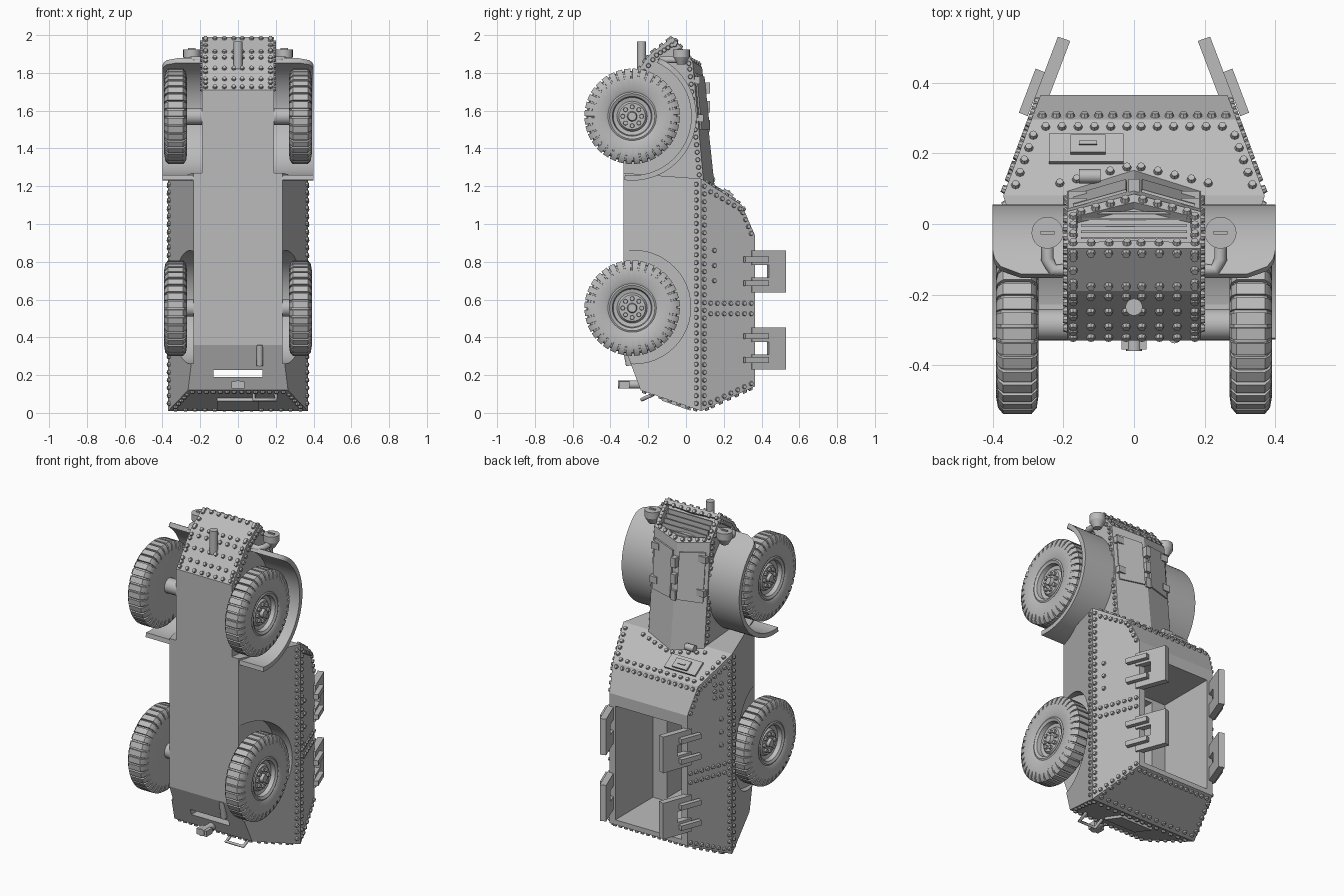
import bpy, bmesh
from math import sin, cos, pi, radians, sqrt
from mathutils import Vector

cube = bpy.data.objects.get("Cube")
if cube:
    bpy.data.objects.remove(cube, do_unlink=True)

grey = bpy.data.materials.new("armour grey")
grey.use_nodes = True
grey.diffuse_color = (0.5, 0.5, 0.5, 1)
grey.node_tree.nodes["Principled BSDF"].inputs["Base Color"].default_value = (0.5, 0.5, 0.5, 1)


def make(name, bm, smooth=False):
    bmesh.ops.recalc_face_normals(bm, faces=bm.faces)
    me = bpy.data.meshes.new(name)
    bm.to_mesh(me)
    bm.free()
    me.materials.append(grey)
    ob = bpy.data.objects.new(name, me)
    bpy.context.collection.objects.link(ob)
    if smooth:
        bpy.ops.object.select_all(action='DESELECT')
        ob.select_set(True)
        bpy.context.view_layer.objects.active = ob
        bpy.ops.object.shade_smooth_by_angle(angle=radians(35))
    return ob


def box(name, lo, hi):
    bm = bmesh.new()
    bmesh.ops.create_cube(bm, size=1)
    for v in bm.verts:
        v.co = [(a + b) / 2 + c * (b - a) for a, b, c in zip(lo, hi, v.co)]
    return make(name, bm)


def add_cyl(bm, p0, p1, r0, r1, seg):
    p0, p1 = Vector(p0), Vector(p1)
    d = p1 - p0
    m = d.to_track_quat('Z', 'Y').to_matrix().to_4x4()
    m.translation = (p0 + p1) / 2
    bmesh.ops.create_cone(bm, cap_ends=True, segments=seg, radius1=r0, radius2=r1,
                          depth=d.length, matrix=m)


def cyl(name, p0, p1, r0, r1=None, seg=20):
    bm = bmesh.new()
    add_cyl(bm, p0, p1, r0, r0 if r1 is None else r1, seg)
    return make(name, bm, True)


def slab(name, pts, offset):
    """Flat polygon thickened by an offset vector."""
    bm = bmesh.new()
    f = bm.faces.new([bm.verts.new(p) for p in pts])
    ext = bmesh.ops.extrude_face_region(bm, geom=[f], use_keep_orig=True)
    moved = [v for v in ext["geom"] if isinstance(v, bmesh.types.BMVert)]
    bmesh.ops.translate(bm, verts=moved, vec=offset)
    return make(name, bm)


def tube(name, pts, r):
    cu = bpy.data.curves.new(name, 'CURVE')
    cu.dimensions, cu.bevel_depth, cu.use_fill_caps = '3D', r, True
    sp = cu.splines.new('POLY')
    sp.points.add(len(pts) - 1)
    for p, co in zip(sp.points, pts):
        p.co = (*co, 1)
    cu.materials.append(grey)
    ob = bpy.data.objects.new(name, cu)
    bpy.context.collection.objects.link(ob)


def cut(ob, cutters):
    for c in cutters:
        m = ob.modifiers.new("cut", 'BOOLEAN')
        m.operation, m.object, m.solver = 'DIFFERENCE', c, 'EXACT'
    deps = bpy.context.evaluated_depsgraph_get()
    ob.data = bpy.data.meshes.new_from_object(ob.evaluated_get(deps))
    ob.modifiers.clear()
    for c in cutters:
        bpy.data.objects.remove(c, do_unlink=True)


# Hull: side profile whose half width depends on height above the belly
WAIST = 0.08
def half(y):
    return 0.235 + (y + 0.33) * 0.33 if y < WAIST else 0.37 - (y - WAIST) * 0.37

profile = [(-.33, .36), (-.33, 1.27), (WAIST, 1.24), (.296, 1.10), (.365, .94),
           (.365, .14), (WAIST, .01), (-.24, .12)]
bm = bmesh.new()
cols = [[bm.verts.new((s * half(y), y, z)) for y, z in profile] for s in (-1, 1)]
n = len(profile)
for i in range(n):
    j = (i + 1) % n
    bm.faces.new((cols[0][i], cols[0][j], cols[1][j], cols[1][i]))
for c in cols:
    bm.faces.new([c[i] for i in (0, 1, 2, 6, 7)])
    bm.faces.new(c[2:7])
hull = make("hull", bm)
WY, WR = -0.285, 0.253
wells = [cyl("well_cutter", (s * .236, -.275, .56), (s * .6, -.275, .56), .3, seg=48) for s in (-1, 1)]
cut(hull, wells + [box("cabin_cutter", (-.225, 0, .17), (.225, .6, .87)),
                   box("footwell_cutter", (-.13, -.28, .19), (.13, .1, .85))])

# Bonnet with a ridged top and an inset radiator opening
nose = [(-.33, 1.2, 0), (-.33, 1.71, 0), (-.19, 1.90, 0), (-.07, 1.99, 0),
        (.035, 1.86, .05), (.095, 1.2, .06)]
bm = bmesh.new()
cols = [[bm.verts.new((x, y + (b if x == 0 else 0), z - (b * .6 if x == 0 else 0)))
         for y, z, b in nose] for x in (-.19, 0, .19)]
grille = []
for a, b in zip(cols, cols[1:]):
    for i in range(6):
        f = bm.faces.new((a[i], a[(i + 1) % 6], b[(i + 1) % 6], b[i]))
        if i == 3:
            grille.append(f)
bm.faces.new(cols[0])
bm.faces.new(cols[2])
bmesh.ops.recalc_face_normals(bm, faces=bm.faces)
bmesh.ops.inset_region(bm, faces=grille, thickness=.035)
bmesh.ops.inset_region(bm, faces=grille, thickness=.001, depth=-.025)
make("bonnet", bm)
for i in range(5):
    y = -.04 + i * .018
    z = 1.953 - i * .022
    box("grille_slat", (-.15, y - .003, z - .03), (.15, y + .003, z - .002))

# Bonnet side panels, ridge hinges and latches
for s in (-1, 1):
    def top(x, z):
        t = (1.86 - z) / .66
        return (s * x, .035 + .06 * t + (.05 + .01 * t) * (1 - x / .19) + .002, z)
    slab("bonnet_panel", [top(.02, 1.78), top(.17, 1.80), top(.17, 1.5), top(.02, 1.5)], (s * .003, .008, 0))
    for z in (1.76, 1.56):
        p = Vector(top(.16, z))
        box("bonnet_latch", p - Vector((.025, .01, .02)), p + Vector((.025, .02, .02)))
for z in (1.72, 1.62, 1.52):
    box("ridge_hinge", (-.015, .09, z - .03), (.015, .128, z + .03))

# Rivets, all in one mesh
riv = bmesh.new()
def rivets(a, b, count, nor, mirror=True):
    a, b, nor = Vector(a), Vector(b), Vector(nor).normalized()
    for i in range(count):
        p = a.lerp(b, i / (count - 1))
        for s in ((1, -1) if mirror else (1,)):
            flip = Vector((s, 1, 1))
            add_cyl(riv, (p - nor * .004) * flip, (p + nor * .011) * flip, .014, .010, 8)

LOW, UP, OUT = (.95, -.31, 0), (.94, .35, 0), (1, 0, 0)
GLACIS, BROW = Vector((0, .544, .839)), (0, .918, .396)
def side(y, z):
    return (half(y), y, z)
def glacis(x, y):
    return (x, y, 1.24 - (y - WAIST) * .648)
rivets(side(.055, .05), side(.055, 1.21), 29, LOW)
rivets(side(.097, .05), side(.097, 1.20), 29, UP)
for z in (.525, .58):
    rivets(side(.13, z), side(.345, z), 7, UP)
rivets(side(.13, 1.17), side(.285, 1.08), 6, UP)
rivets(side(.30, 1.06), side(.345, .95), 4, UP)
rivets(side(.13, .055), side(.345, .155), 7, UP)
rivets(side(.15, .86), side(.15, .70), 3, UP)
rivets(glacis(.335, .11), glacis(.285, .25), 5, GLACIS)
rivets(glacis(.02, .275), glacis(.25, .275), 6, GLACIS)
rivets(glacis(.21, .115), glacis(.02, .16), 5, GLACIS)
rivets((.02, .305, 1.08), (.26, .305, 1.08), 7, BROW)
for y in (-.22, .05):     # lower tail plate
    rivets((.02, y, .12 - (y + .24) * .344), (half(y) - .03, y, .12 - (y + .24) * .344), 7, (0, -.33, -.94))
for y in (.11, .34):      # upper tail plate
    rivets((.02, y, .01 + (y - .08) * .456), (half(y) - .03, y, .01 + (y - .08) * .456), 7, (0, .41, -.91))
rivets((.335, .14, .037), (.275, .31, .115), 5, (0, .41, -.91))
rivets((.33, .01, .034), (.27, -.18, .10), 5, (0, -.33, -.94))
for i, rows in ((1, (.08, .3, .6, .9)), (2, (.12, .9))):      # nose plates
    a, b = Vector((0, *nose[i][:2])), Vector((0, *nose[i + 1][:2]))
    nor = Vector((0, -(b - a).z, (b - a).y))
    for t in rows:
        p = a.lerp(b, t)
        rivets(p + Vector((.022, 0, 0)), p + Vector((.172, 0, 0)), 4, nor)
    rivets(a.lerp(b, .2) + Vector((.172, 0, 0)), a.lerp(b, .8) + Vector((.172, 0, 0)), 3, nor)
    rivets(a.lerp(b, .1) + Vector((.19, .022, -.015)), b + Vector((.19, .015, -.03)), 6, OUT)
FRAME = (0, .78, .63)
rivets((.02, -.055, 1.972), (.172, -.055, 1.972), 4, FRAME)
rivets((.172, -.03, 1.94), (.172, .02, 1.878), 3, FRAME)
rivets((.15, .033, 1.865), (.025, .068, 1.848), 4, FRAME)
rivets((.19, -.06, 1.95), (.19, .015, 1.85), 4, OUT)
rivets((.19, .02, 1.82), (.19, .07, 1.26), 15, OUT)
for z in (1.0, 1.04, 1.08):   # cluster on one side only
    rivets((-half(.15), .15, z), (-half(.19), .19, z), 2, (-.94, .35, 0), False)
make("rivets", riv)

# Wheels: lathed tyre with narrow shoulder slots, rim, hub and nuts
block = [(-.06, .10), (-.06, .20), (-.055, .235), (-.04, WR), (.04, WR), (.055, .235), (.061, .20),
         (.061, .14), (.054, .128), (.058, .12), (.05, .105), (.025, .10), (.02, .08), (.035, .07)]
slot = [(u * (.85 if r > .21 else 1), r - (.012 if r == WR else 0)) for u, r in block]
def wheel(s, z):
    bm = bmesh.new()
    rings = []
    for k in range(36):
        for off, prof in ((0, slot), (.2, slot), (.22, block), (.98, block)):
            a = 2 * pi * (k + off) / 36
            rings.append([bm.verts.new((s * (.33 + u), WY + r * cos(a), z + r * sin(a))) for u, r in prof])
    for a, b in zip(rings, rings[1:] + rings[:1]):
        for i in range(len(block) - 1):
            bm.faces.new((a[i], a[i + 1], b[i + 1], b[i]))
    bm.faces.new([r[0] for r in rings])
    bm.faces.new([r[-1] for r in rings])
    for k in range(8):
        y, w = WY + .05 * cos(k * pi / 4), z + .05 * sin(k * pi / 4)
        add_cyl(bm, (s * .36, y, w), (s * .378, y, w), .013, .011, 8)
    add_cyl(bm, (s * .36, WY, z), (s * .385, WY, z), .028, .022, 20)
    make("wheel", bm, True)

# Front mudguards: curved sheets with rounded leading corners
def mudguard(s):
    bm = bmesh.new()
    rings, corner = [], .08
    for i in range(41):
        a = radians(-97 + 162 * i / 40)
        gap = .34 * (radians(65) - a)
        x1 = .40 if gap > corner else .40 - corner + sqrt(max(0, corner ** 2 - (corner - gap) ** 2))
        rings.append([bm.verts.new((s * x, WY + r * cos(a), 1.57 + r * sin(a)))
                      for x, r in ((.185, .313), (x1, .313), (x1, .34), (.185, .34))])
    for a, b in zip(rings, rings[1:]):
        for i in range(4):
            bm.faces.new((a[i], a[(i + 1) % 4], b[(i + 1) % 4], b[i]))
    bm.faces.new(rings[0])
    bm.faces.new(rings[-1])
    make("mudguard", bm, True)

for z in (1.57, .555):
    cyl("axle", (-.3, WY, z), (.3, WY, z), .045)

for s in (-1, 1):
    wheel(s, 1.57)
    wheel(s, .555)
    mudguard(s)
    # Open roof doors with a slot and two hinge straps each
    def lean(y, z):
        return (s * (.28 - (y - .36) * .38), y, z)
    for z0 in (.23, .637):
        slab("roof_door", [lean(.35, z0), lean(.53, z0), lean(.53, z0 + .222), lean(.35, z0 + .222),
                           lean(.35, z0 + .145), lean(.44, z0 + .145), lean(.44, z0 + .08), lean(.35, z0 + .08)],
             (-s * .035, -.012, 0))
        for dz in (.05, .175):
            z = z0 + dz
            slab("door_strap", [lean(.305, z - .015), lean(.43, z - .015), lean(.43, z + .015), lean(.305, z + .015)],
                 (s * .025, .01, 0))
    # Headlamps on bent brackets
    cyl("headlamp", (s * .245, -.025, 1.885), (s * .245, -.025, 1.925), .045)
    cyl("headlamp_back", (s * .245, -.025, 1.845), (s * .245, -.025, 1.885), .022, .045)
    box("headlamp_slit", (s * .245 - .02, -.03, 1.92), (s * .245 + .02, -.02, 1.932))
    tube("headlamp_bracket", [(s * .245, -.03, 1.87), (s * .245, -.1, 1.87), (s * .23, -.13, 1.87), (s * .18, -.13, 1.87)], .018)

# Driver's visor on the sloping front plate
def visor(name, x0, x1, y0, y1, lift, t):
    slab(name, [Vector(glacis(x, y)) + GLACIS * lift for x, y in ((x0, y0), (x1, y0), (x1, y1), (x0, y1))], GLACIS * t)
visor("visor_plate", -.24, -.03, .17, .25, 0, .012)
visor("visor_flap", -.18, -.08, .19, .24, .012, .012)
visor("visor_slit", -.155, -.105, .21, .22, .024, .006)
cyl("horn", (-.155, .135, 1.235), (-.095, .135, 1.235), .02)

# Tow gear and tail fittings
cyl("front_tow_peg", (0, -.235, 1.82), (0, -.235, 1.965), .024)
cyl("rear_tow_hook", (0, -.36, .15), (0, -.2, .15), .022)
box("rear_tow_jaw", (-.035, -.355, .13), (.035, -.30, .165))
cyl("exhaust_pipe", (.115, -.32, .36), (.115, -.30, .25), .018)
slab("number_plate", [(-.11, -.12, .08), (.11, -.12, .08), (.11, .03, .028), (-.11, .03, .028)], (0, -.006, -.016))
tube("tail_rail", [(.085, -.17, .1), (.085, -.235, .07), (.2, -.235, .07), (.2, -.17, .1)], .01)
